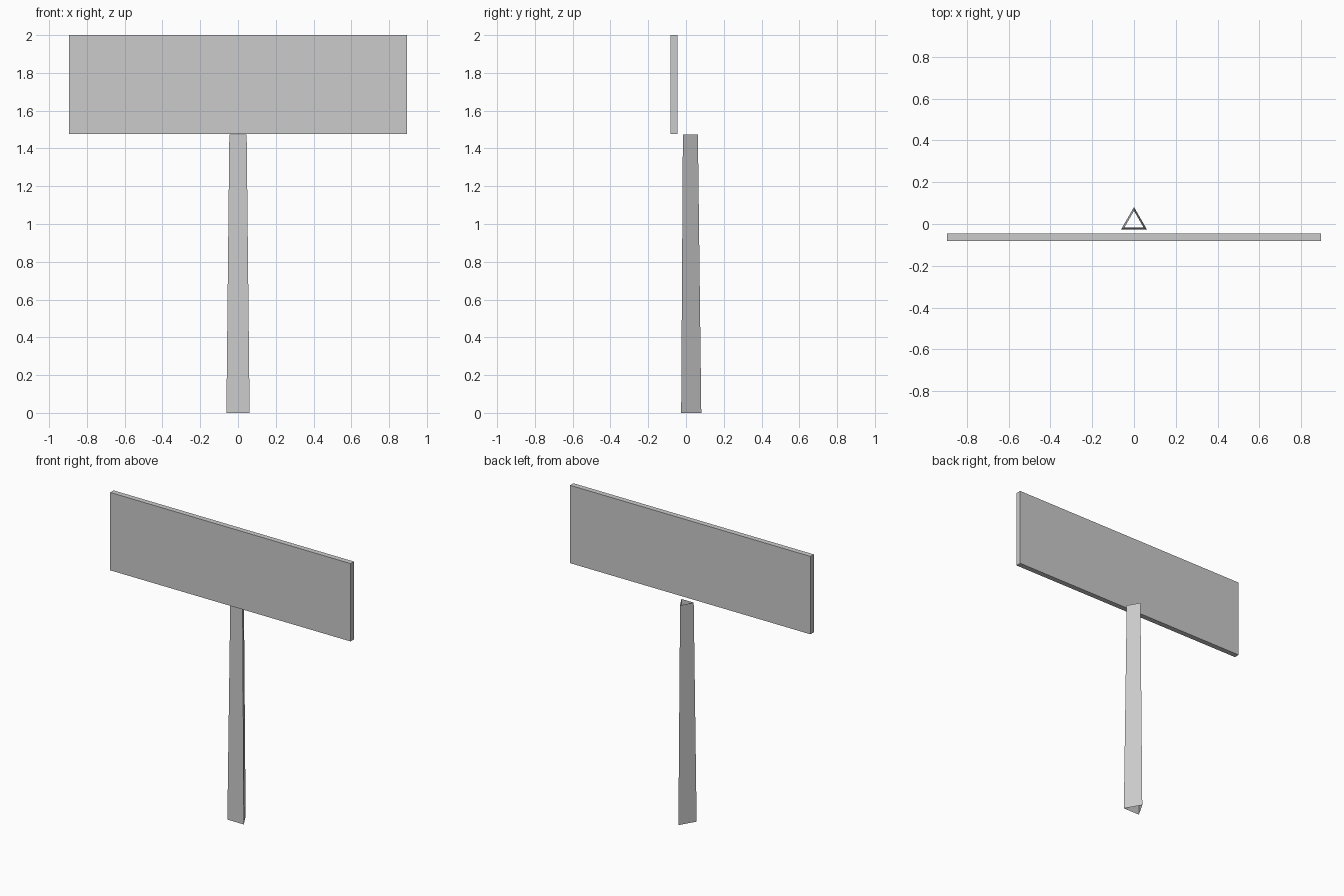
import bpy
import bmesh
from mathutils import Matrix, Vector

cube = bpy.data.objects.get("Cube")
if cube:
    bpy.data.objects.remove(cube, do_unlink=True)

GREY = (0.6, 0.6, 0.6, 1.0)
grey = bpy.data.materials.new("plain grey")
grey.use_nodes = True
grey.diffuse_color = GREY
grey.node_tree.nodes["Principled BSDF"].inputs["Base Color"].default_value = GREY


def add_object(name, bm):
    bmesh.ops.recalc_face_normals(bm, faces=bm.faces)
    mesh = bpy.data.meshes.new(name)
    bm.to_mesh(mesh)
    bm.free()
    mesh.materials.append(grey)
    obj = bpy.data.objects.new(name, mesh)
    bpy.context.collection.objects.link(obj)
    return obj


# Sign board: a wide, thin panel
low, high = Vector((-0.895, -0.081, 1.476)), Vector((0.895, -0.045, 2.0))
bm = bmesh.new()
bmesh.ops.create_cube(
    bm, size=1,
    matrix=Matrix.Translation((low + high) / 2) @ Matrix.Diagonal((high - low).to_4d()))
add_object("sign_board", bm)

# Post: a tapered three-sided tube, open at both ends, with a flat side to the front
height = 1.473
bm = bmesh.new()
bmesh.ops.create_cone(
    bm, cap_ends=False, segments=3, radius1=0.071, radius2=0.053, depth=height,
    matrix=Matrix.Translation((0, 0.01, height / 2)))
apex = max(bm.verts, key=lambda v: v.co.y)
if apex.co.y < 0.07:
    bmesh.ops.rotate(bm, verts=bm.verts, cent=(0, 0.01, 0),
                     matrix=Matrix.Rotation(3.14159265, 3, "Z"))
add_object("post", bm)
